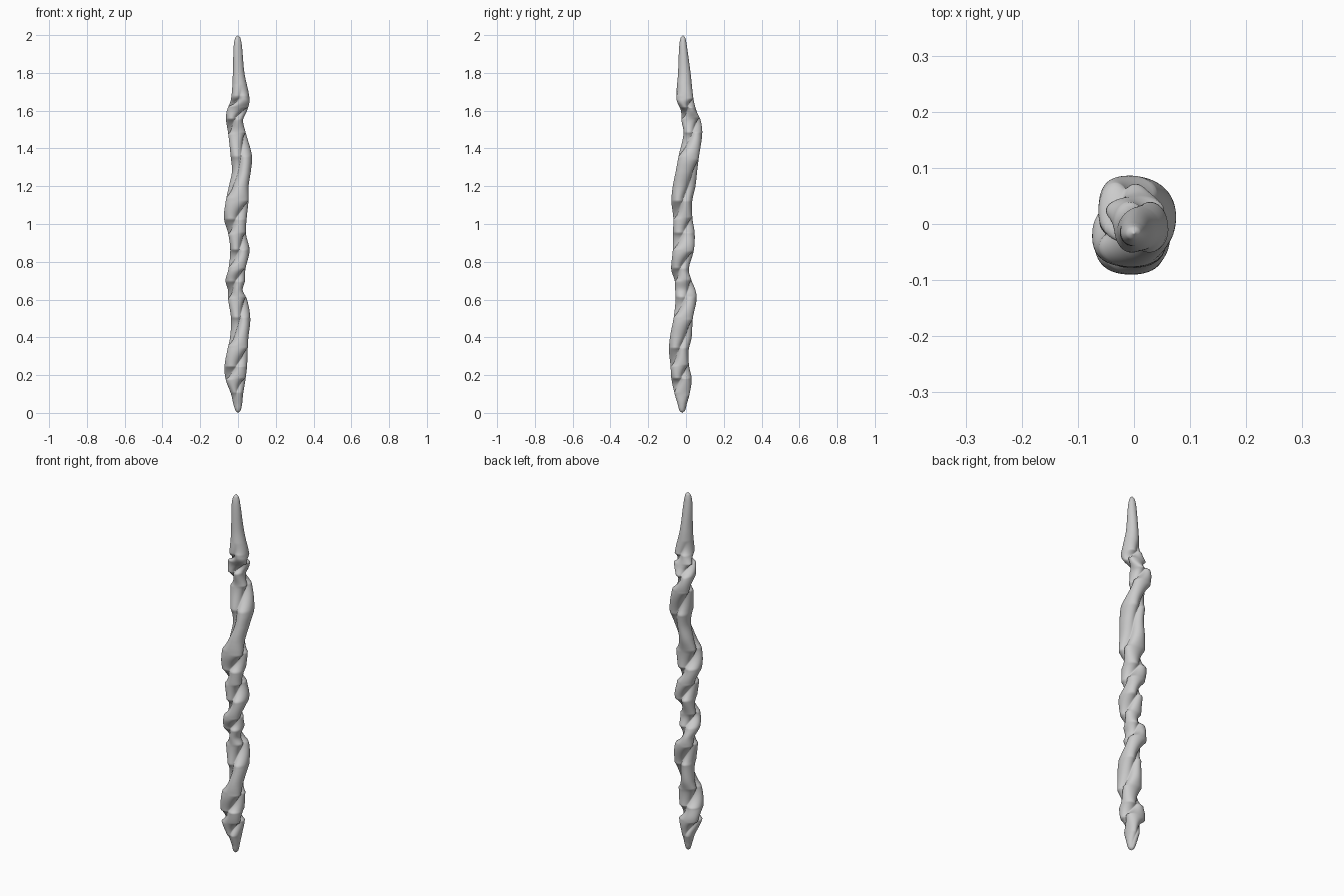
import bpy, bmesh, math

if "Cube" in bpy.data.objects:
    bpy.data.objects.remove(bpy.data.objects["Cube"])

SIDES, RINGS = 96, 420

# Outline in hundredths: height, left, right, front, back
OUTLINE = [
    (0, 0, 0, -2, -2), (1.2, -1.3, 1.3, -3.4, -0.6), (5, -2.5, 2.2, -4.5, 0.5),
    (10, -3.7, 2.7, -6, 1.9), (18, -6.6, 4, -7.7, 3), (25, -7.1, 4.8, -8.2, 1.6),
    (33, -5.7, 5.1, -9, 1.4), (40, -4.2, 5.5, -8.5, 3), (50, -3.7, 6.5, -6.6, 3.6),
    (60, -5.2, 4.8, -5.5, 5.6), (65, -5.3, 2.5, -5.7, 5), (70, -6.6, 3.7, -6, 3),
    (76, -5.1, 3.9, -7.8, 1.5), (86, -4.1, 6.1, -7, 4.1), (95, -5.2, 4.2, -6.9, 4.6),
    (103, -7.4, 4.6, -6.7, 3.4), (112, -6.5, 5.5, -7.7, 3.3), (120, -4.8, 5.6, -7, 5),
    (128, -3.2, 6.8, -5.4, 5.9), (136, -3.9, 7.4, -3.9, 6.9), (148, -5.2, 4.2, -1.3, 8.6),
    (155, -6.3, 2.7, -2.4, 7.7), (160, -5.9, 4.8, -2.7, 5.5), (166, -3.7, 6.1, -5, 4),
    (180, -2.7, 3.4, -4.2, 2.4), (194, -2.3, 2.1, -3.6, 0.5),
    (198.6, -1.4, 1.2, -2.8, -0.4), (200, 0, 0, -1.6, -1.6),
]
# Heights at which the main strand has made each further quarter turn
TURN_Z = [10, 18, 25, 35, 50, 61, 70, 77, 86, 95, 103, 113, 135, 148, 156, 162, 167]
TWIST = [(0, -0.9)] + [(z, i * math.pi / 2) for i, z in enumerate(TURN_Z)]
TWIST += [(180, TWIST[-1][1] + 0.6), (200, TWIST[-1][1] + 1.0)]


def smooth_curve(keys, z, col):
    """Smooth interpolation through the keyed values."""
    n = len(keys)
    i = 0
    while i < n - 2 and z > keys[i + 1][0]:
        i += 1

    def slope(k):
        a, b = max(k - 1, 0), min(k + 1, n - 1)
        return (keys[b][col] - keys[a][col]) / (keys[b][0] - keys[a][0])

    h = keys[i + 1][0] - keys[i][0]
    t = (z - keys[i][0]) / h
    a, b = keys[i][col], keys[i + 1][col]
    return ((2*t**3 - 3*t*t + 1) * a + (t**3 - 2*t*t + t) * h * slope(i)
            + (3*t*t - 2*t**3) * b + (t**3 - t*t) * h * slope(i + 1))


def strand(angle, radius, offset):
    """Distance from the axis to the far side of an off-centre round strand."""
    return offset * math.cos(angle) + math.sqrt(radius**2 - (offset * math.sin(angle))**2)


def section(z):
    """Two merged strands, turned and fitted to the outline at this height."""
    turn = smooth_curve(TWIST, z, 1)
    fade = min(1, 0.3 + z / 25) * max(0.2, min(1, (176 - z) / 10))
    pts = []
    for k in range(SIDES):
        a = 2 * math.pi * k / SIDES
        r1 = strand(a - turn, 4.2, 2.6 * fade)
        r2 = strand(a - turn + math.pi, 3.8, 2.5 * fade)
        r = (r1 + r2 + math.sqrt((r1 - r2)**2 + 0.15)) / 2
        pts.append((r * math.cos(a), r * math.sin(a)))
    fitted = []
    for axis in (0, 1):
        vals = [p[axis] for p in pts]
        lo, hi = min(vals), max(vals)
        a = smooth_curve(OUTLINE, z, 1 + 2 * axis)
        b = smooth_curve(OUTLINE, z, 2 + 2 * axis)
        fitted.append([a + (v - lo) / (hi - lo) * (b - a) for v in vals])
    return [(x / 100, y / 100, z / 100) for x, y in zip(*fitted)]


# Twisted shaft: rings closer together towards the two rounded tips
bm = bmesh.new()
bottom = bm.verts.new((0, -0.02, 0))
top = bm.verts.new((0, -0.016, 2))
rings = []
for i in range(1, RINGS):
    u = i / RINGS
    z = 200 * (0.6 * u + 0.4 * (1 - math.cos(math.pi * u)) / 2)
    rings.append([bm.verts.new(p) for p in section(z)])
for k in range(SIDES):
    n = (k + 1) % SIDES
    bm.faces.new((bottom, rings[0][n], rings[0][k]))
    bm.faces.new((top, rings[-1][k], rings[-1][n]))
    for a, b in zip(rings, rings[1:]):
        bm.faces.new((a[k], a[n], b[n], b[k]))
for f in bm.faces:
    f.smooth = True
mesh = bpy.data.meshes.new("twisted_shaft")
bm.to_mesh(mesh)
bm.free()

# Plain grey
grey = bpy.data.materials.new("light_grey")
grey.diffuse_color = (0.6, 0.6, 0.6, 1)
grey.use_nodes = True
grey.node_tree.nodes["Principled BSDF"].inputs["Base Color"].default_value = grey.diffuse_color
mesh.materials.append(grey)
shaft = bpy.data.objects.new("twisted_shaft", mesh)
bpy.context.collection.objects.link(shaft)
